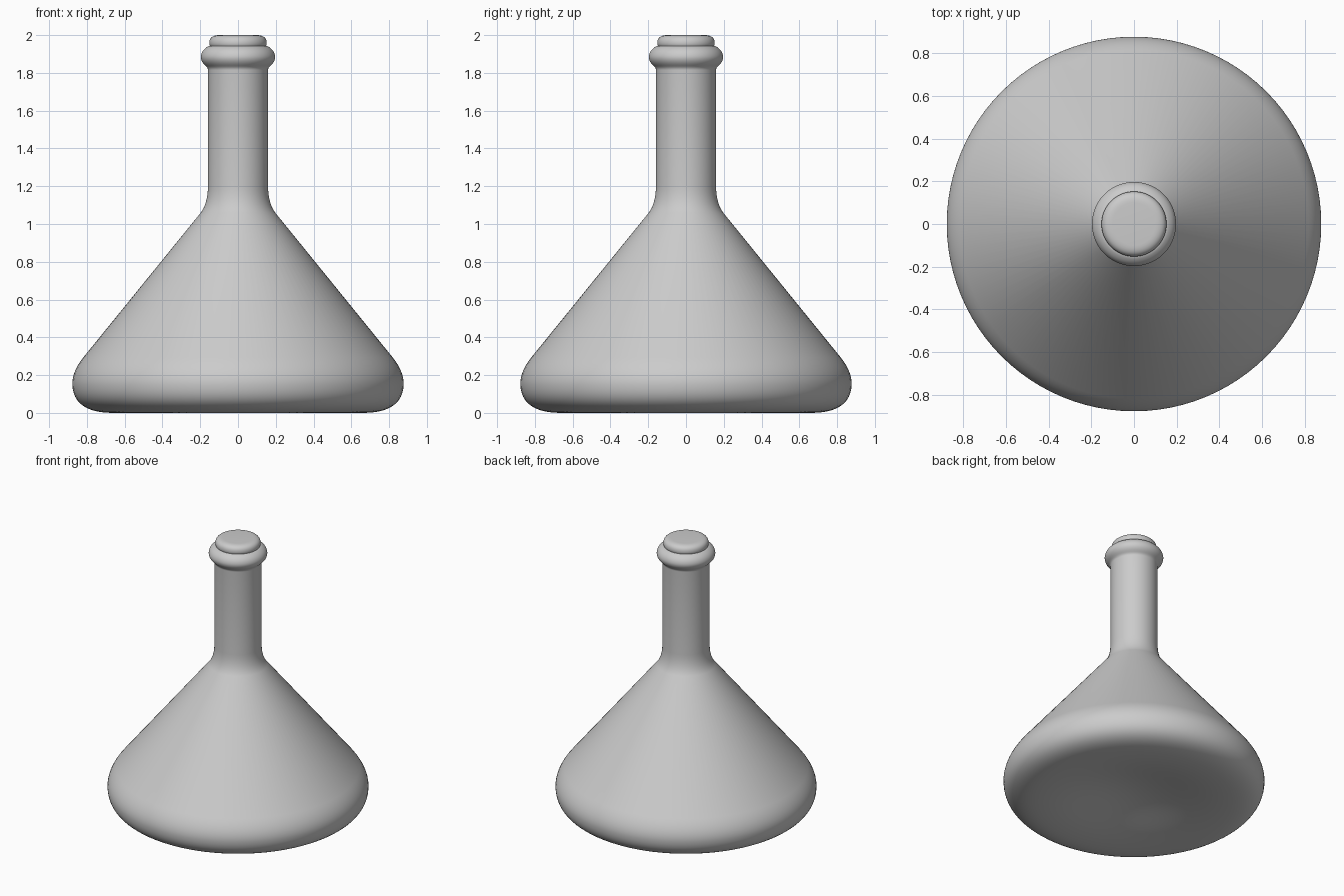
import bpy, bmesh, math

if "Cube" in bpy.data.objects:
    bpy.data.objects.remove(bpy.data.objects["Cube"])

SEGMENTS = 96


def curve(a, c, b, n=8):
    """Quadratic arc from a to b, pulled towards corner c."""
    return [tuple((1 - t) ** 2 * p + 2 * t * (1 - t) * q + t * t * r
                  for p, q, r in zip(a, c, b))
            for t in (i / n for i in range(n + 1))]


def lathe(name, profile):
    """Revolve (radius, z) points around z; radius 0 ends close the shape."""
    bm = bmesh.new()
    verts = [bm.verts.new((r, 0, z)) for r, z in profile]
    edges = [bm.edges.new(pair) for pair in zip(verts, verts[1:])]
    bmesh.ops.spin(bm, geom=verts + edges, cent=(0, 0, 0), axis=(0, 0, 1),
                   angle=math.tau, steps=SEGMENTS, use_duplicate=False)
    bmesh.ops.remove_doubles(bm, verts=bm.verts[:], dist=1e-5)
    bmesh.ops.recalc_face_normals(bm, faces=bm.faces[:])
    mesh = bpy.data.meshes.new(name)
    bm.to_mesh(mesh)
    bm.free()
    obj = bpy.data.objects.new(name, mesh)
    bpy.context.collection.objects.link(obj)
    bpy.ops.object.select_all(action='DESELECT')
    obj.select_set(True)
    bpy.context.view_layer.objects.active = obj
    bpy.ops.object.shade_smooth_by_angle(angle=math.radians(40))
    return obj


# Flask: dished base, rounded foot, cone, neck and rolled lip
DISH_RADIUS, DISH_DEPTH = 0.66, 0.08
flask = [(DISH_RADIUS * i / 14,
          DISH_DEPTH * (1 + math.cos(math.pi * i / 14)) / 2)
         for i in range(14)]
flask += curve((0.66, 0), (0.872, 0), (0.877, 0.15), 12)
flask += curve((0.877, 0.15), (0.879, 0.218), (0.818, 0.295))[1:]
flask += curve((0.197, 1.06), (0.16, 1.11), (0.159, 1.20))
flask += curve((0.159, 1.815), (0.159, 1.827), (0.172, 1.838), 4)
flask += curve((0.172, 1.838), (0.197, 1.86), (0.197, 1.885), 6)[1:]
flask += curve((0.197, 1.885), (0.194, 1.922), (0.155, 1.942))[1:]
flask += [(0.14, 1.944), (0, 1.944)]
lathe("flask", flask)

# Stopper: rounded plug seated in the lip
stopper = [(0, 1.92), (0.148, 1.92), (0.149, 1.944)]
stopper += curve((0.149, 1.944), (0.153, 1.95), (0.152, 1.963), 4)[1:]
stopper += curve((0.152, 1.963), (0.149, 1.999), (0.10, 2.0))[1:]
stopper += [(0, 2.0)]
lathe("stopper", stopper)
